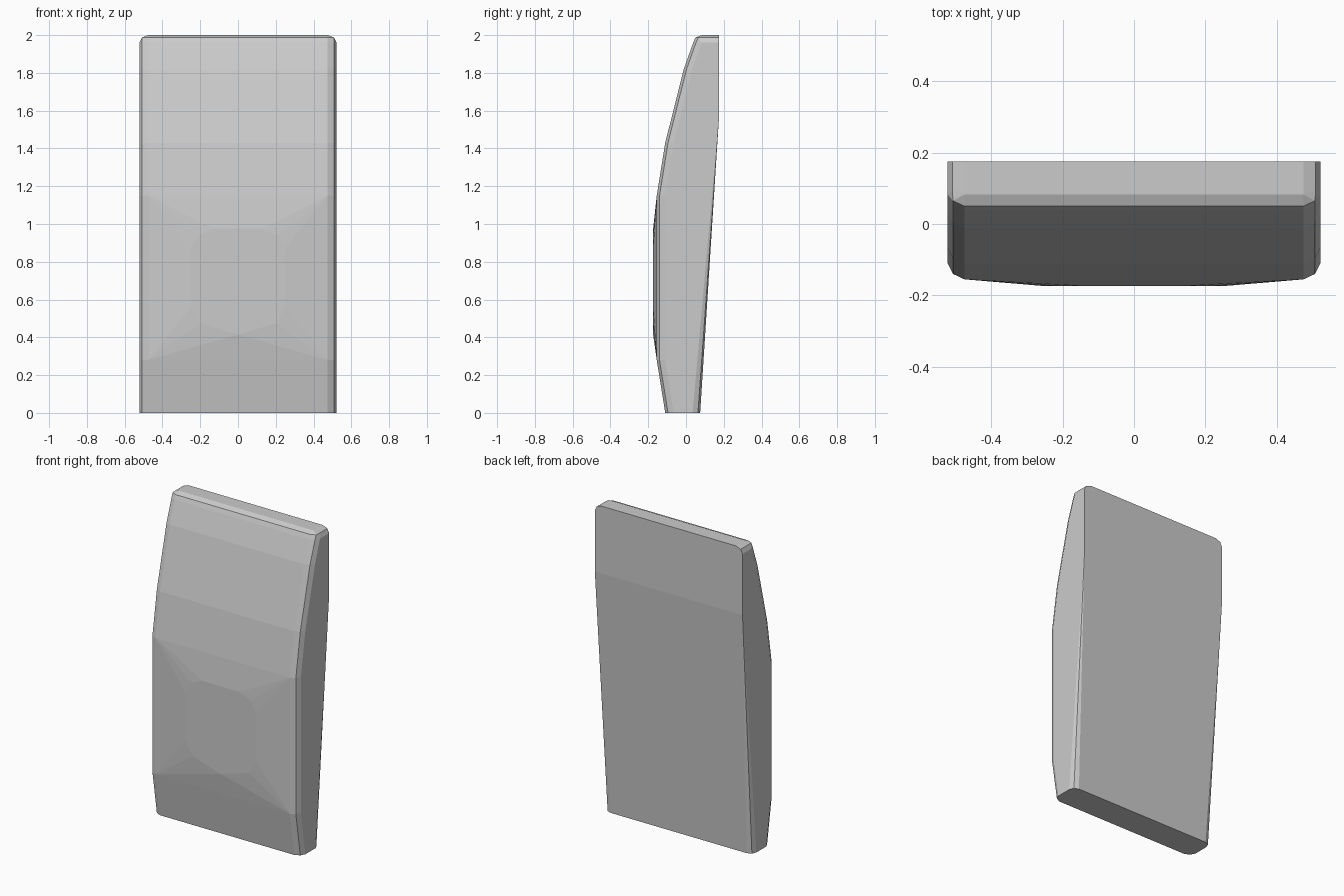
import bpy, bmesh

if "Cube" in bpy.data.objects:
    bpy.data.objects.remove(bpy.data.objects["Cube"])

# Side profile sections: z, front y, back y, half width, back-corner chamfer
sections = [
    (0.00, -0.11, 0.075, 0.522, 0.04),
    (0.28, -0.155, 0.093, 0.522, 0.033),
    (1.15, -0.155, 0.148, 0.522, 0.011),
    (1.43, -0.11, 0.166, 0.522, 0.004),
    (1.57, -0.075, 0.175, 0.522, 0.0),
    (1.82, -0.012, 0.175, 0.522, 0.0),
    (1.96, 0.038, 0.175, 0.522, 0.0),
    (1.987, 0.05, 0.175, 0.509, 0.0),
    (2.00, 0.083, 0.175, 0.475, 0.0),
]


def half_ring(z, yf, yb, w, c):
    """Right half of one cross-section with eased front and back corners."""
    pts = [(min(w, 0.475), yf), (min(w, 0.507), yf + 0.015), (w, yf + 0.045), (w, yb - c)]
    if c > 0:
        pts += [(w - 0.3 * c, yb - 0.3 * c), (w - c, yb)]
    return [(x, y, z) for x, y in pts]


points = [p for s in sections for p in half_ring(*s)]

# Slightly raised octagonal pad in the middle of the front
points += [(x, -0.174, z) for x, z in
           [(0.0, 0.415), (0.2, 0.475), (0.25, 0.56), (0.25, 0.87), (0.21, 0.94), (0.13, 0.975)]]

# The padded panel is convex, so its skin is the hull of the mirrored points
bm = bmesh.new()
for x, y, z in points:
    for sx in ((1, -1) if x else (1,)):
        bm.verts.new((sx * x, y, z))
hull = bmesh.ops.convex_hull(bm, input=bm.verts[:])
loose = {v for v in bm.verts if not v.link_faces}
bmesh.ops.delete(bm, geom=list(loose), context='VERTS')
bmesh.ops.dissolve_limit(bm, angle_limit=0.005, verts=bm.verts[:], edges=bm.edges[:])
bmesh.ops.recalc_face_normals(bm, faces=bm.faces[:])

mesh = bpy.data.meshes.new("backrest_cushion")
bm.to_mesh(mesh)
bm.free()
cushion = bpy.data.objects.new("backrest_cushion", mesh)
bpy.context.collection.objects.link(cushion)
